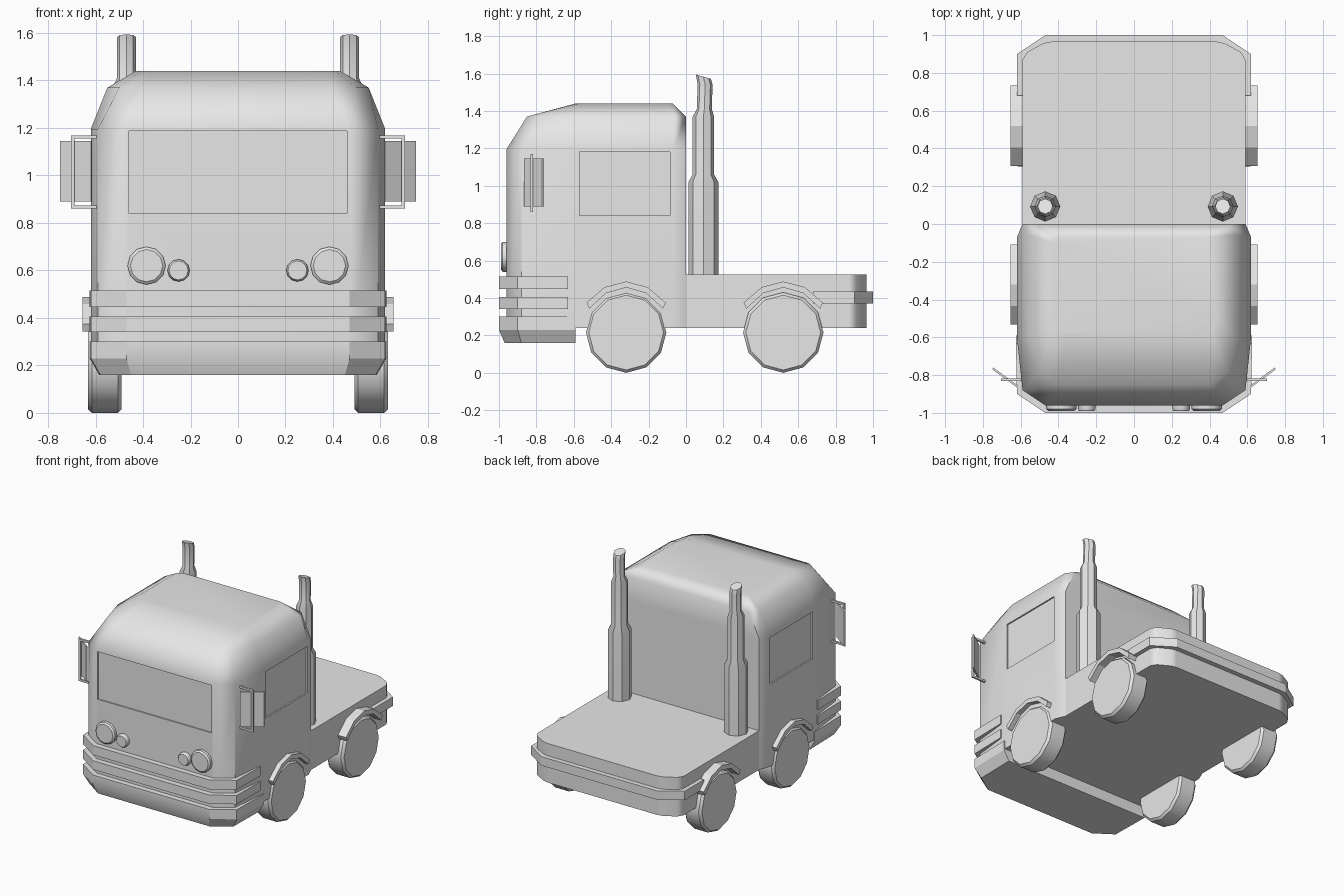
import bpy, bmesh, math

if "Cube" in bpy.data.objects:
    bpy.data.objects.remove(bpy.data.objects["Cube"], do_unlink=True)

grey = bpy.data.materials.new("plain grey")
grey.use_nodes = True
grey.diffuse_color = (0.8, 0.8, 0.8, 1)
grey.node_tree.nodes["Principled BSDF"].inputs["Base Color"].default_value = (0.8, 0.8, 0.8, 1)


def loft(name, rings):
    """Solid through a list of closed rings with equal point counts."""
    bm = bmesh.new()
    loops = [[bm.verts.new(p) for p in ring] for ring in rings]
    n = len(loops[0])
    for a, b in zip(loops, loops[1:]):
        for i in range(n):
            j = (i + 1) % n
            bm.faces.new((a[i], a[j], b[j], b[i]))
    bm.faces.new(loops[0])
    bm.faces.new(loops[-1])
    bmesh.ops.recalc_face_normals(bm, faces=bm.faces)
    mesh = bpy.data.meshes.new(name)
    bm.to_mesh(mesh)
    bm.free()
    mesh.materials.append(grey)
    ob = bpy.data.objects.new(name, mesh)
    bpy.context.collection.objects.link(ob)
    return ob


def activate(ob):
    bpy.ops.object.select_all(action='DESELECT')
    ob.select_set(True)
    bpy.context.view_layer.objects.active = ob


def smooth(ob, angle=50):
    activate(ob)
    bpy.ops.object.shade_smooth_by_angle(angle=math.radians(angle))
    ob.modifiers.new("even_shading", 'WEIGHTED_NORMAL').keep_sharp = True


def level(half, z):
    """Symmetric horizontal ring from its +x half."""
    return [(x, y, z) for x, y in half] + [(-x, y, z) for x, y in reversed(half)]


def prism(name, outline, z0, z1):
    return loft(name, [[(x, y, z) for x, y in outline] for z in (z0, z1)])


def box(name, x0, x1, y0, y1, z0, z1):
    return prism(name, [(x0, y0), (x1, y0), (x1, y1), (x0, y1)], z0, z1)


def disc(name, axis, centre, steps, sides=12):
    """Round part along x or y; steps are (offset, radius)."""
    cx, cy, cz = centre
    rings = []
    for off, r in steps:
        ring = []
        for i in range(sides):
            a = math.tau * i / sides
            u, v = r * math.sin(a), r * math.cos(a)
            ring.append((cx + off, cy + u, cz + v) if axis == 'x' else (cx + u, cy + off, cz + v))
        rings.append(ring)
    ob = loft(name, rings)
    smooth(ob, 40)
    return ob


# Cab shell
wall = [(0.47, -0.96), (0.59, -0.88), (0.62, -0.6), (0.62, -0.07), (0.59, 0)]
shoulder = [(0.4, -0.85), (0.5, -0.78), (0.55, -0.6), (0.55, -0.06), (0.51, 0)]
roof = [(0.36, -0.59), (0.41, -0.57), (0.43, -0.5), (0.43, -0.1), (0.39, -0.07)]
cab = loft("cab", [level(wall, 0.24), level(wall, 1.195), level(shoulder, 1.37), level(roof, 1.44)])

# Recessed windscreen and side windows
cutters = [box("windscreen_cutter", -0.46, 0.46, -1.1, -0.95, 0.84, 1.187),
           box("left_window_cutter", 0.61, 0.8, -0.57, -0.085, 0.84, 1.18),
           box("right_window_cutter", -0.8, -0.61, -0.57, -0.085, 0.84, 1.18)]
for cutter in cutters:
    cutter.hide_render = True
    cut = cab.modifiers.new("window", 'BOOLEAN')
    cut.operation = 'DIFFERENCE'
    cut.solver = 'EXACT'
    cut.object = cutter
    activate(cab)
    bpy.ops.object.modifier_apply(modifier=cut.name)
    bpy.data.objects.remove(cutter, do_unlink=True)
smooth(cab)

# Chassis deck
deck = [(0.59, -0.1), (0.59, 0.87), (0.565, 0.91), (0.48, 0.957), (0.44, 0.965)]
smooth(loft("chassis", [level(deck, 0.24), level(deck, 0.525)]), 35)

# Front bumper: lower skirt and two bands
nose = [(0.47, -1), (0.62, -0.9), (0.625, -0.59)]
chin = [(0.45, -0.97), (0.58, -0.88), (0.585, -0.59)]
smooth(loft("front_skirt", [level(chin, 0.16), level(nose, 0.23), level(nose, 0.3)]), 25)
strip = nose[:2] + [(0.625, -0.63)]
for label, z0, z1 in (("lower", 0.34, 0.405), ("upper", 0.447, 0.515)):
    loft(label + "_front_band", [level(strip, z0), level(strip, z1)])

# Rear bumper band
tail = [(0.62, 0.68), (0.62, 0.9), (0.47, 1)]
loft("rear_band", [level(tail, 0.37), level(tail, 0.435)])

for s, side in ((1, "left"), (-1, "right")):
    # Headlights
    for label, x, z, r in (("large", 0.385, 0.62, 0.08), ("small", 0.25, 0.6, 0.047)):
        disc(f"{side}_{label}_headlight", 'y', (s * x, -0.95, z),
             [(0, r), (-0.03, r), (-0.04, r * 0.85)])

    # Wheels and arched fenders
    for end, y in (("front", -0.32), ("rear", 0.52)):
        disc(f"{side}_{end}_wheel", 'x', (0, y, 0.215),
             [(s * 0.49, 0.2), (s * 0.505, 0.215), (s * 0.615, 0.215), (s * 0.632, 0.2)])
        arch = [(-0.212, 0.375), (-0.115, 0.458), (0, 0.488), (0.115, 0.458), (0.212, 0.375)]
        inner = [(u * 0.93, v - 0.032) for u, v in reversed(arch)]
        loft(f"{side}_{end}_fender",
             [[(s * x, y + u, v) for u, v in arch + inner] for x in (0.57, 0.655)])

    # Exhaust stack with a tilted tip
    rings = []
    for z, r, yc, tilt in ((0.5, 0.08, 0.093, 0), (1.02, 0.08, 0.093, 0), (1.06, 0.057, 0.093, 0),
                           (1.37, 0.057, 0.093, 0), (1.41, 0.04, 0.098, 0),
                           (1.54, 0.04, 0.102, 0), (1.583, 0.04, 0.093, 0.28)):
        ring = []
        for i in range(8):
            a = math.tau * i / 8
            v = r * math.cos(a)
            ring.append((s * 0.47 + r * math.sin(a), yc + v, z - v * tilt))
        rings.append(ring)
    smooth(loft(side + "_exhaust", rings), 30)

    # Door mirror and its bracket
    plate = [(0.62, -0.865), (0.75, -0.77), (0.745, -0.76), (0.615, -0.855)]
    prism(side + "_mirror", [(s * x, y) for x, y in plate], 0.89, 1.145)
    for label, z in (("lower", 0.86), ("upper", 1.155)):
        box(f"{side}_{label}_mirror_arm", s * 0.58, s * 0.703, -0.832, -0.818, z, z + 0.014)
    box(side + "_mirror_post", s * 0.689, s * 0.703, -0.832, -0.818, 0.86, 1.169)
